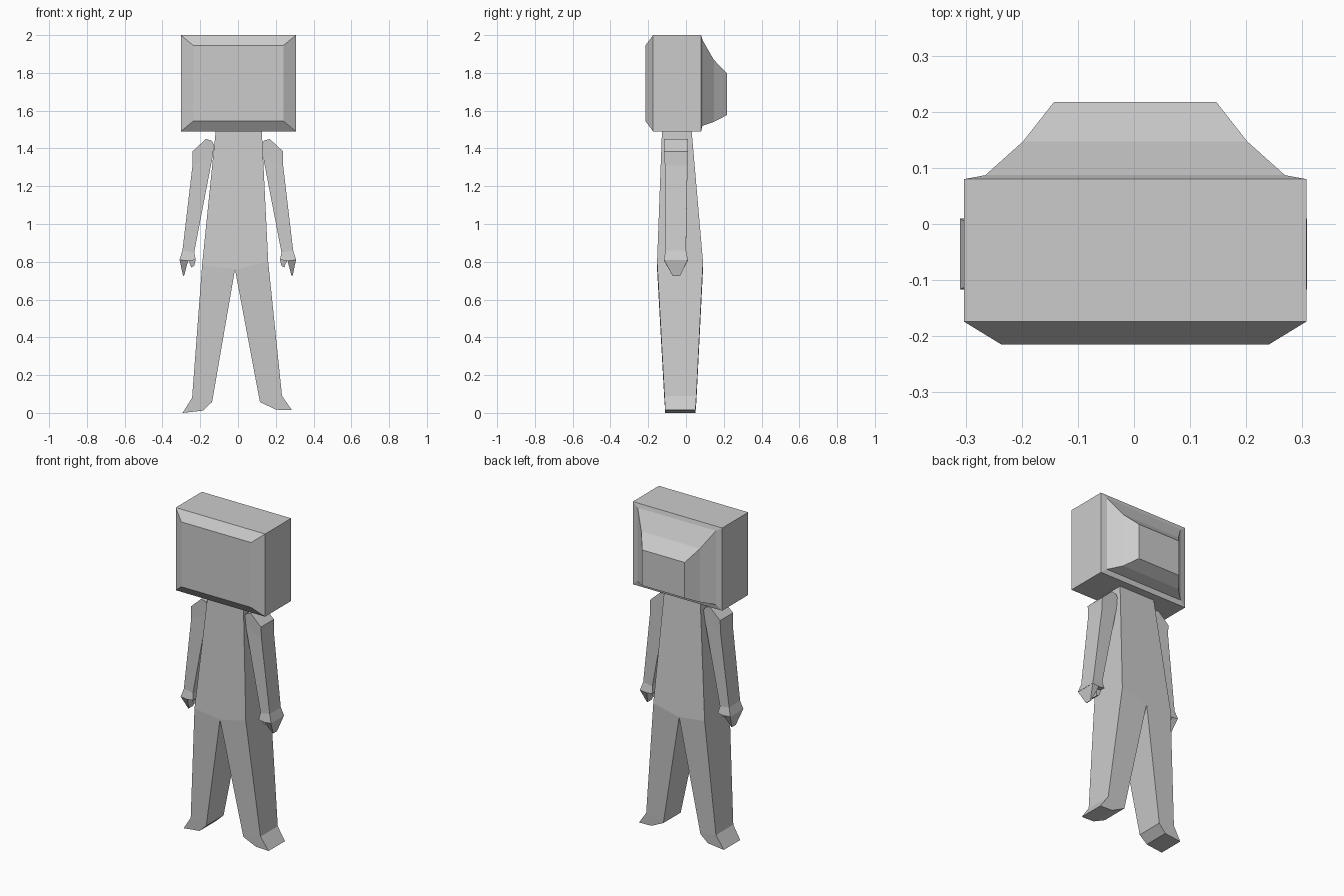
import bpy, bmesh
from collections import Counter

if "Cube" in bpy.data.objects:
    bpy.data.objects.remove(bpy.data.objects["Cube"])


def finish(name, bm):
    bmesh.ops.recalc_face_normals(bm, faces=bm.faces)
    mesh = bpy.data.meshes.new(name)
    bm.to_mesh(mesh)
    bm.free()
    ob = bpy.data.objects.new(name, mesh)
    bpy.context.collection.objects.link(ob)
    return ob


def slab(name, points, panels, mirror=False, centre=-0.001):
    """Front outline points (x, z, y_front, y_back) joined by panels, closed all round."""
    bm = bmesh.new()
    front = [bm.verts.new((x, a, z)) for x, z, a, b in points]
    back = [bm.verts.new((x, b, z)) for x, z, a, b in points]
    edges = [(p[i], p[(i + 1) % len(p)]) for p in panels for i in range(len(p))]
    uses = Counter(frozenset(e) for e in edges)
    for p in panels:
        bm.faces.new([front[i] for i in p])
        bm.faces.new([back[i] for i in reversed(p)])
    for a, b in edges:
        if uses[frozenset((a, b))] == 1:
            bm.faces.new((front[b], front[a], back[a], back[b]))
    if mirror:
        copy = bmesh.ops.duplicate(bm, geom=bm.verts[:] + bm.edges[:] + bm.faces[:])
        for v in copy["geom"]:
            if isinstance(v, bmesh.types.BMVert):
                v.co.x = 2 * centre - v.co.x
    return finish(name, bm)


def ring_loft(name, rings, cx):
    """Rectangles (y, half_width, z_low, z_high) joined from front to back."""
    bm = bmesh.new()
    loops = [[bm.verts.new((cx + sx * w, y, z)) for sx, z in
              ((-1, lo), (1, lo), (1, hi), (-1, hi))] for y, w, lo, hi in rings]
    bm.faces.new(loops[0])
    bm.faces.new(loops[-1])
    for r, s in zip(loops, loops[1:]):
        for i in range(4):
            j = (i + 1) % 4
            bm.faces.new((r[i], r[j], s[j], s[i]))
    return finish(name, bm)


# Monitor-shaped head: bevelled screen, box, tapering rear housing
ring_loft("monitor_head", [
    (-0.215, 0.238, 1.545, 1.945),
    (-0.174, 0.305, 1.49, 2.0),
    (0.08, 0.305, 1.49, 2.0),
    (0.087, 0.267, 1.52, 1.975),
    (0.147, 0.20, 1.54, 1.87),
    (0.217, 0.145, 1.577, 1.797)], 0.002)

# Torso and legs in one skin
hip, ankle, sole = (-0.153, 0.09), (-0.114, 0.055), (-0.11, 0.05)
slab("torso_and_legs", [
    (-0.118, 1.492, -0.127, 0.03), (0.126, 1.492, -0.127, 0.03),
    (0.16, 0.80, *hip), (-0.016, 0.76, *hip), (-0.19, 0.783, *hip),
    (0.233, 0.09, *ankle), (0.116, 0.058, *ankle),
    (0.286, 0.014, *sole), (0.20, 0.017, *sole),
    (-0.243, 0.08, *ankle), (-0.137, 0.058, *ankle),
    (-0.293, 0.0, *sole), (-0.185, 0.012, *sole)],
    [(0, 1, 2, 3, 4), (3, 2, 5, 6), (6, 5, 7, 8),
     (4, 3, 10, 9), (9, 10, 12, 11)])

# Arms with rounded shoulders and flared cuffs
sh, mid, wr, cuff = (-0.116, 0.01), (-0.112, 0.008), (-0.108, 0.0), (-0.117, 0.01)
slab("arms", [
    (0.125, 1.42, *sh), (0.138, 1.442, *sh), (0.168, 1.45, *sh), (0.238, 1.385, *sh),
    (0.132, 1.36, *mid), (0.239, 1.31, *mid),
    (0.23, 0.85, *wr), (0.292, 0.86, *wr),
    (0.222, 0.81, *cuff), (0.262, 0.805, *cuff), (0.308, 0.81, *cuff)],
    [(0, 1, 2, 3, 5, 4), (4, 5, 7, 6), (6, 7, 10, 9, 8)], mirror=True)

# Pointed fingers and curled thumbs
slab("fingers", [
    (0.262, 0.807, *cuff), (0.307, 0.81, *cuff),
    (0.289, 0.725, -0.07, -0.032), (0.283, 0.727, -0.07, -0.032)],
    [(0, 1, 2, 3)], mirror=True)
slab("thumbs", [
    (0.222, 0.81, -0.09, -0.02), (0.262, 0.807, -0.09, -0.02),
    (0.25, 0.785, -0.085, -0.025), (0.246, 0.77, -0.08, -0.03),
    (0.23, 0.778, -0.085, -0.025)],
    [(0, 1, 2, 3, 4)], mirror=True)
